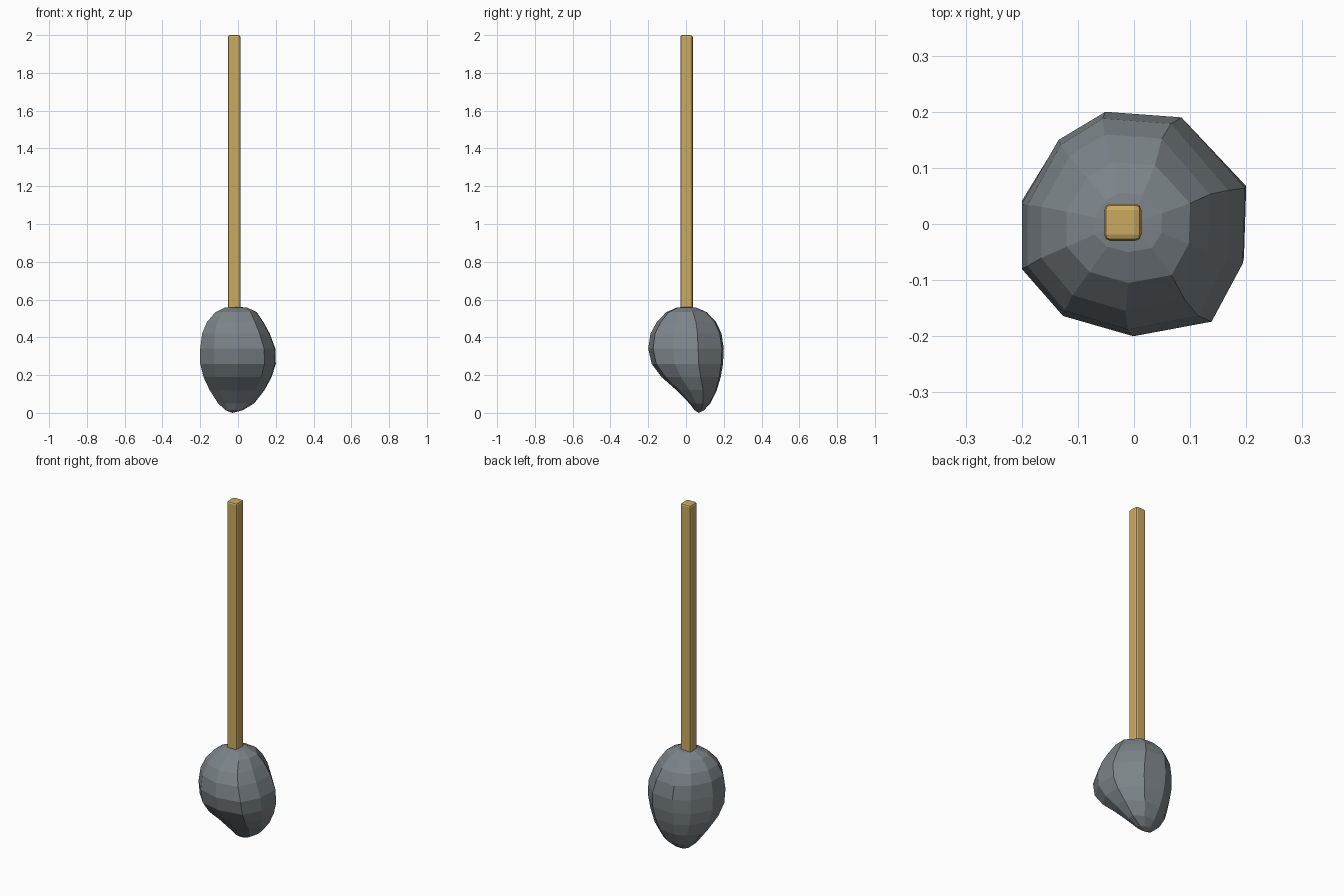
import bpy, bmesh

if "Cube" in bpy.data.objects:
    bpy.data.objects.remove(bpy.data.objects["Cube"])


def material(name, color):
    mat = bpy.data.materials.new(name)
    mat.diffuse_color = (*color, 1)
    mat.use_nodes = True
    mat.node_tree.nodes["Principled BSDF"].inputs["Base Color"].default_value = mat.diffuse_color
    return mat


def finish(bm, name, mat):
    bmesh.ops.recalc_face_normals(bm, faces=bm.faces)
    mesh = bpy.data.meshes.new(name)
    bm.to_mesh(mesh)
    bm.free()
    mesh.materials.append(mat)
    obj = bpy.data.objects.new(name, mesh)
    bpy.context.collection.objects.link(obj)
    return obj


stone_grey = material("stone", (0.20, 0.23, 0.25))
wood = material("wood", (0.60, 0.40, 0.12))

# Stone head: one irregular ten-sided outline, fitted into a box at each height
outline = [(-0.25, 1), (0.43, 0.95), (1, 0.32), (0.98, -0.35), (0.7, -0.87),
           (0, -1), (-0.63, -0.82), (-1, -0.4), (-1, 0.18), (-0.67, 0.75)]
# z, x min, x max, y min, y max: the lower front is scooped away
rings = [(0.557, -0.07, 0.05, -0.05, 0.055),
         (0.533, -0.12, 0.10, -0.105, 0.11),
         (0.48, -0.165, 0.135, -0.155, 0.16),
         (0.42, -0.19, 0.168, -0.188, 0.188),
         (0.34, -0.2, 0.198, -0.2, 0.2),
         (0.26, -0.2, 0.2, -0.182, 0.196),
         (0.19, -0.183, 0.178, -0.13, 0.184),
         (0.12, -0.15, 0.14, -0.05, 0.163),
         (0.05, -0.105, 0.085, 0.018, 0.128),
         (0.014, -0.065, 0.025, 0.045, 0.095)]

bm = bmesh.new()
loops = []
for z, x0, x1, y0, y1 in rings:
    loops.append([bm.verts.new(((x0 + x1) / 2 + u * (x1 - x0) / 2,
                                (y0 + y1) / 2 + v * (y1 - y0) / 2, z))
                  for u, v in outline])
n = len(outline)
for a, b in zip(loops, loops[1:]):
    for i in range(n):
        j = (i + 1) % n
        bm.faces.new((a[i], a[j], b[j], b[i]))
top = bm.verts.new((-0.01, 0, 0.563))
bottom = bm.verts.new((-0.03, 0.068, 0))
for pole, loop in ((top, loops[0]), (bottom, loops[-1])):
    for i in range(n):
        bm.faces.new((pole, loop[i], loop[(i + 1) % n]))
finish(bm, "stone_head", stone_grey)

# Square wooden handle with softened edges, sunk into the stone
bm = bmesh.new()
bmesh.ops.create_cube(bm, size=1)
bmesh.ops.scale(bm, vec=(0.066, 0.066, 1.48), verts=bm.verts)
bmesh.ops.translate(bm, vec=(-0.02, 0.003, 1.26), verts=bm.verts)
bmesh.ops.bevel(bm, geom=bm.edges[:], offset=0.011, segments=2,
                profile=0.5, affect='EDGES')
finish(bm, "handle", wood)
